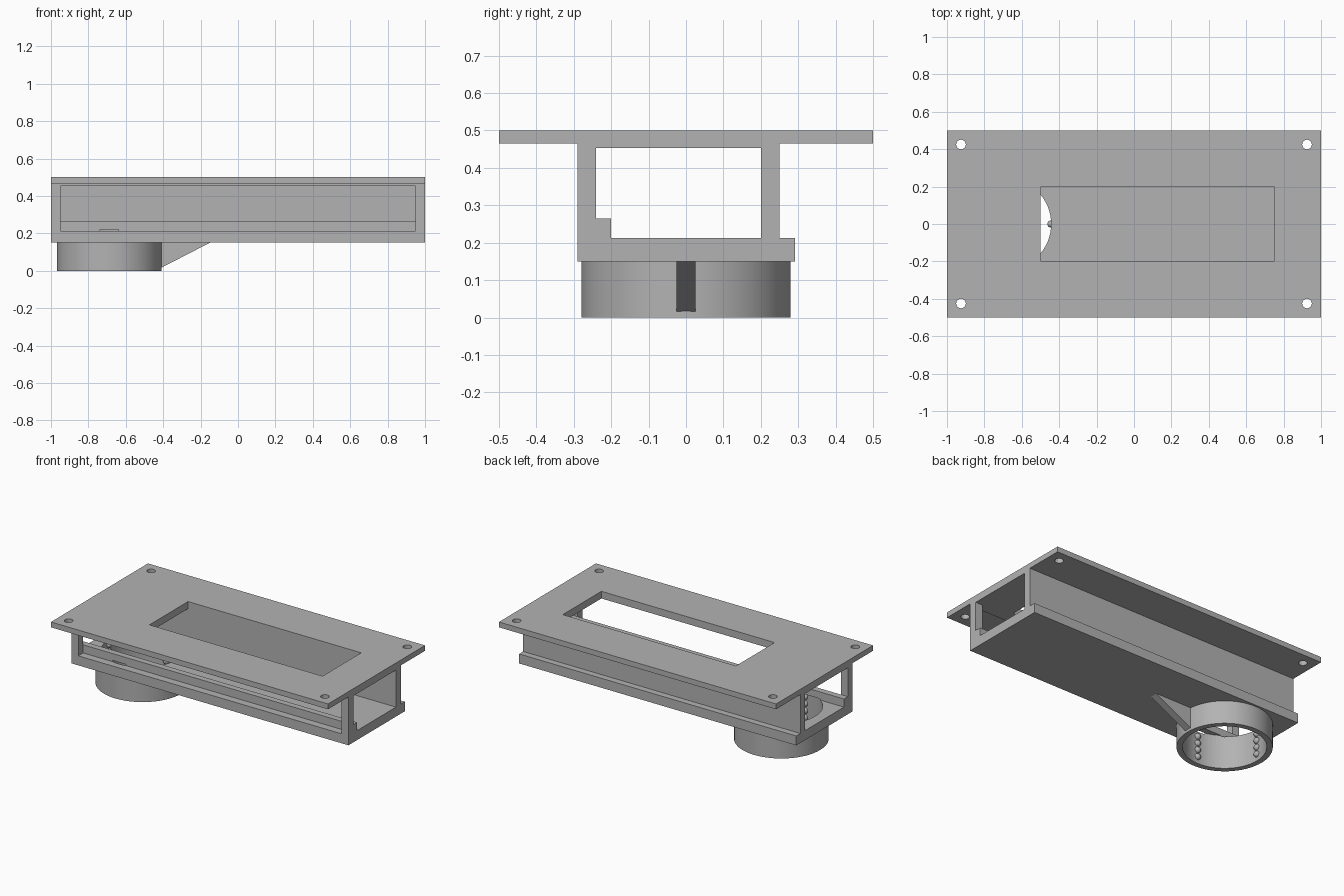
import bpy, bmesh, math
from mathutils import Matrix, Vector

cube = bpy.data.objects.get("Cube")
if cube:
    bpy.data.objects.remove(cube, do_unlink=True)

grey = bpy.data.materials.new("plain grey")
grey.use_nodes = True
colour = (0.45, 0.45, 0.45, 1)
grey.diffuse_color = colour
grey.node_tree.nodes["Principled BSDF"].inputs["Base Color"].default_value = colour


def finish(name, bm):
    bmesh.ops.recalc_face_normals(bm, faces=bm.faces)
    mesh = bpy.data.meshes.new(name)
    bm.to_mesh(mesh)
    bm.free()
    mesh.materials.append(grey)
    ob = bpy.data.objects.new(name, mesh)
    bpy.context.collection.objects.link(ob)
    return ob


def extrude(name, points, vector):
    """Closed solid from a flat outline of 3D points."""
    bm = bmesh.new()
    face = bm.faces.new([bm.verts.new(p) for p in points])
    new = bmesh.ops.extrude_face_region(bm, geom=[face], use_keep_orig=True)["geom"]
    bmesh.ops.translate(bm, verts=[v for v in new if isinstance(v, bmesh.types.BMVert)],
                        vec=Vector(vector))
    return finish(name, bm)


def along_x(name, yz, x0, x1):
    return extrude(name, [(x0, y, z) for y, z in yz], (x1 - x0, 0, 0))


def disc_cutter(name, x, y, r, z0, z1, n):
    ring = [(x + r * math.cos(math.tau * i / n), y + r * math.sin(math.tau * i / n), z0)
            for i in range(n)]
    return extrude(name, ring, (0, 0, z1 - z0))


def cut(ob, cutter):
    cutter.hide_render = True
    cutter.hide_set(True)
    mod = ob.modifiers.new(cutter.name, 'BOOLEAN')
    mod.operation = 'DIFFERENCE'
    mod.solver = 'EXACT'
    mod.object = cutter


def smooth(ob):
    bpy.ops.object.select_all(action='DESELECT')
    ob.select_set(True)
    bpy.context.view_layer.objects.active = ob
    bpy.ops.object.shade_smooth_by_angle(angle=math.radians(35))


# Housing: mounting plate on a box section with a rear lip
floor, under, top, ledge = 0.212, 0.465, 0.453, 0.265
housing = along_x("housing", [
    (-0.29, 0.15), (0.292, 0.15), (0.292, floor), (0.25, floor), (0.25, under),
    (0.5, under), (0.5, 0.5), (-0.5, 0.5), (-0.5, under), (-0.29, under)], -1, 1)

# Open tunnel through the length, leaving a ledge at the front
cut(housing, along_x("tunnel_cutter", [
    (-0.2, floor), (0.2, floor), (0.2, top), (-0.24, top),
    (-0.24, ledge), (-0.2, ledge)], -1.2, 1.2))

# Long opening in the front wall
cut(housing, along_x("front_opening_cutter", [
    (-0.4, floor), (-0.24, floor), (-0.24, ledge), (-0.21, ledge),
    (-0.21, top), (-0.4, top)], -0.95, 0.95))

# Window in the top plate
cut(housing, along_x("window_cutter", [
    (-0.199, 0.4), (0.199, 0.4), (0.199, 0.6), (-0.199, 0.6)], -0.5, 0.75))

# Screw holes in the corners
for sx in (-1, 1):
    for sy in (-1, 1):
        cut(housing, disc_cutter("screw_hole_cutter", sx * 0.925, sy * 0.425,
                                 0.026, 0.44, 0.6, 16))

# Round hole in the floor above the collar
cx, outer, inner = -0.688, 0.28, 0.245
cut(housing, disc_cutter("collar_hole_cutter", cx, 0, inner, 0.1, 0.22, 64))

# Collar under the floor
bm = bmesh.new()
section = [bm.verts.new((cx + r, 0, z)) for r, z in
           ((inner, 0), (outer, 0), (outer, 0.15), (inner, 0.15))]
edges = [bm.edges.new((section[i], section[(i + 1) % 4])) for i in range(4)]
bmesh.ops.spin(bm, geom=section + edges, cent=(cx, 0, 0), axis=(0, 0, 1),
               angle=math.tau, steps=64, use_merge=True)
bmesh.ops.remove_doubles(bm, verts=bm.verts, dist=0.0001)
smooth(finish("collar", bm))

# Four columns of grip beads inside the collar
bm = bmesh.new()
for k in range(4):
    a = k * math.pi / 2
    for i in range(4):
        spot = (cx + inner * math.cos(a), inner * math.sin(a), 0.045 + 0.045 * i)
        bmesh.ops.create_uvsphere(bm, u_segments=16, v_segments=10, radius=0.02,
                                  matrix=Matrix.Translation(spot))
smooth(finish("grip_beads", bm))

# Triangular rib bracing the collar
extrude("brace_rib", [(-0.412, -0.025, 0.015), (-0.15, -0.025, 0.15),
                      (-0.412, -0.025, 0.15)], (0, 0.05, 0))
